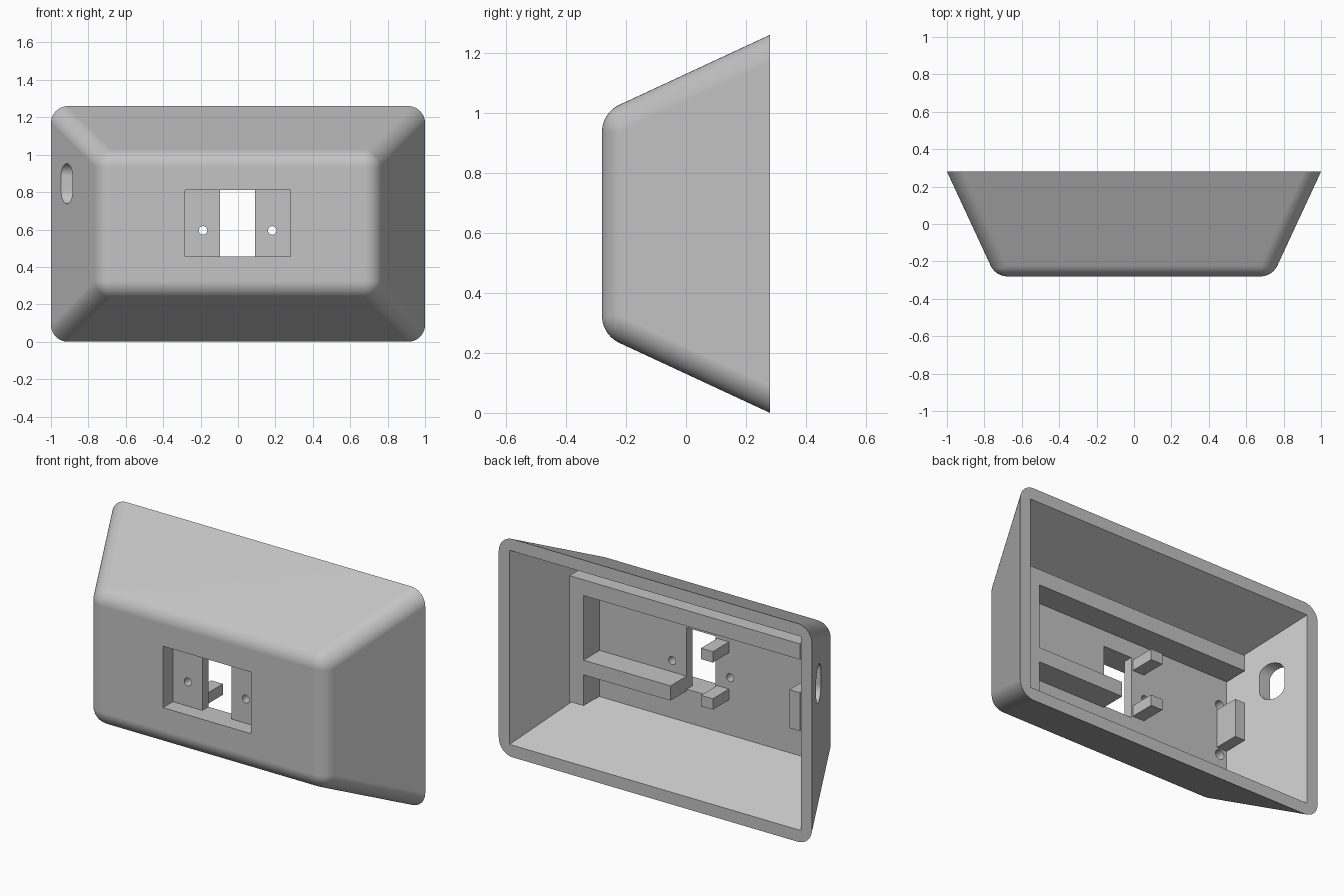
import bpy, bmesh, math
from mathutils import Vector

if "Cube" in bpy.data.objects:
    bpy.data.objects.remove(bpy.data.objects["Cube"])

ZC = 0.63                 # height of the shell's centre
FLOOR, TOP = -0.135, 0.013  # inner floor and front of the inner ribs (y)
SLOPE = math.tan(math.radians(25))

grey = bpy.data.materials.new("plain grey")
grey.diffuse_color = (0.55, 0.55, 0.55, 1)
grey.use_nodes = True
grey.node_tree.nodes["Principled BSDF"].inputs["Base Color"].default_value = grey.diffuse_color


def loft(name, rings):
    """Closed solid through a list of equal-length point rings."""
    bm = bmesh.new()
    rows = [[bm.verts.new(p) for p in ring] for ring in rings]
    n = len(rows[0])
    for a, b in zip(rows, rows[1:]):
        for i in range(n):
            j = (i + 1) % n
            bm.faces.new((a[i], a[j], b[j], b[i]))
    bm.faces.new(rows[0])
    bm.faces.new(rows[-1])
    bmesh.ops.recalc_face_normals(bm, faces=bm.faces)
    me = bpy.data.meshes.new(name)
    bm.to_mesh(me)
    bm.free()
    me.materials.append(grey)
    ob = bpy.data.objects.new(name, me)
    bpy.context.collection.objects.link(ob)
    return ob


def rounded_ring(hx, hz, r, y, seg=10):
    """Rounded rectangle in the xz plane at depth y."""
    pts = []
    for k, (sx, sz) in enumerate(((1, 1), (-1, 1), (-1, -1), (1, -1))):
        for i in range(seg + 1):
            a = math.pi / 2 * (k + i / seg)
            pts.append((sx * (hx - r) + r * math.cos(a), y,
                        ZC + sz * (hz - r) + r * math.sin(a)))
    return pts


def rect_ring(x0, x1, z0, z1, y):
    return [(x0, y, z0), (x1, y, z0), (x1, y, z1), (x0, y, z1)]


def box(name, x0, x1, z0, z1, y0=FLOOR - 0.01, y1=TOP):
    return loft(name, [rect_ring(x0, x1, z0, z1, y) for y in (y0, y1)])


def hole(name, x, z, r, y0, y1, seg=24):
    angles = [2 * math.pi * i / seg for i in range(seg)]
    return loft(name, [[(x + r * math.cos(a), y, z + r * math.sin(a)) for a in angles]
                       for y in (y0, y1)])


def cut(target, cutter):
    mod = target.modifiers.new("cut", 'BOOLEAN')
    mod.operation, mod.solver, mod.object = 'DIFFERENCE', 'EXACT', cutter
    bpy.context.view_layer.objects.active = target
    bpy.ops.object.modifier_apply(modifier=mod.name)
    bpy.data.objects.remove(cutter)


# Outer shell: sloped sides, rounded corners and a rounded front edge
R = 0.1
rings = [rounded_ring(1.0, ZC, R * math.cos(math.radians(25)), 0.28)]
for i in range(11):
    a = math.radians(25 + 65 * i / 10)
    c = R * math.cos(a)
    rings.append(rounded_ring(0.676 + c, 0.306 + c, max(c, 0.002), -0.18 - R * math.sin(a)))
shell = loft("shell", rings)

# Hollow inside, open at the back
cavity = []
for y in (0.30, FLOOR):
    inset = SLOPE * (0.28 - y)
    hx, hz = 0.93 - inset, 0.56 - inset
    cavity.append(rect_ring(-hx, hx, ZC - hz, ZC + hz, y))
cut(shell, loft("cavity", cavity))

# Front recess with a window through its middle
cut(shell, box("recess", -0.283, 0.28, 0.455, 0.81, -0.4, -0.19))
cut(shell, box("window", -0.095, 0.09, 0.455, 0.81, -0.4, 0.0))

# Screw holes beside the window, blind holes beside the end block
for x in (-0.187, 0.183):
    cut(shell, hole("screw_hole", x, 0.595, 0.023, -0.4, 0.0))
for z in (0.455, 0.747):
    cut(shell, hole("blind_hole", -0.69, z, 0.028, -0.23, 0.0))

# Upright cable slot through the left wall
slot = []
for x in (-1.1, -0.7):
    ring = []
    for k, dz in enumerate((0.043, -0.043)):
        for i in range(13):
            a = math.pi * (k + i / 12)
            ring.append((x, 0.098 + 0.065 * math.cos(a), 0.845 + dz + 0.065 * math.sin(a)))
    slot.append(ring)
cut(shell, loft("cable_slot", slot))

# Smooth roundings, crisp edges
bpy.ops.object.select_all(action='DESELECT')
shell.select_set(True)
bpy.context.view_layer.objects.active = shell
bpy.ops.object.shade_smooth_by_angle(angle=math.radians(30))
weighted = shell.modifiers.new("weighted normals", 'WEIGHTED_NORMAL')
weighted.keep_sharp = True

# Inner ribs that hold the board
box("top_rib", -0.736, 0.736, 0.903, 0.994)
box("side_rib", 0.646, 0.736, 0.266, 0.903)
box("shelf_rib", 0.09, 0.646, 0.445, 0.53)
box("end_block", -0.736, -0.67, 0.49, 0.712)
for z in (0.465, 0.737):
    box("small_post", -0.18, -0.105, z, z + 0.063)
